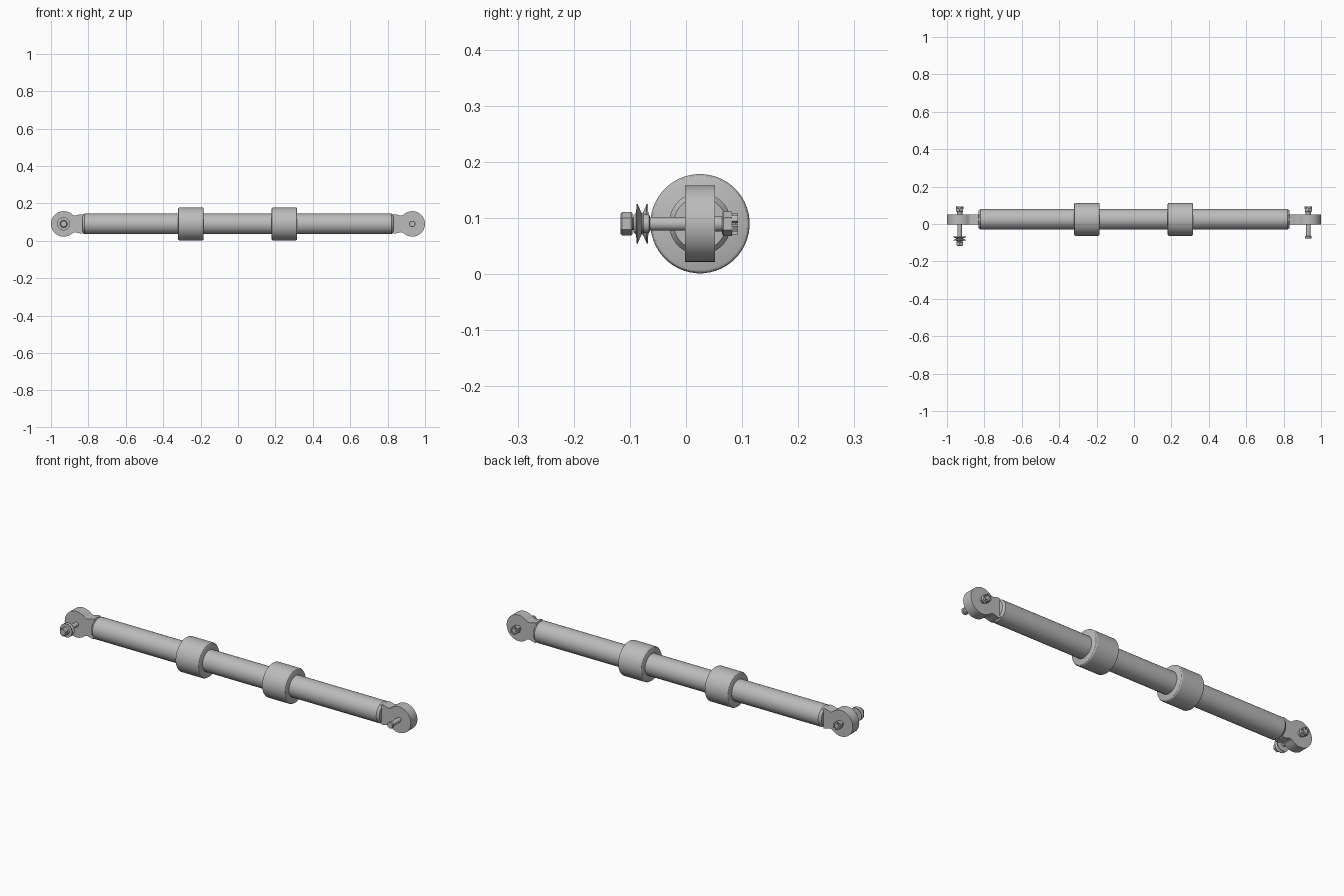
import bpy, bmesh, math
from mathutils import Matrix, Vector

AXIS_Y, AXIS_Z = 0.025, 0.09
EYE_X = 0.932

cube = bpy.data.objects.get("Cube")
if cube:
    bpy.data.objects.remove(cube, do_unlink=True)

steel = bpy.data.materials.new("grey steel")
steel.use_nodes = True
grey = (0.5, 0.5, 0.5, 1)
steel.diffuse_color = grey
steel.node_tree.nodes["Principled BSDF"].inputs["Base Color"].default_value = grey


def finish(bm, name, angle=30):
    bmesh.ops.recalc_face_normals(bm, faces=bm.faces)
    mesh = bpy.data.meshes.new(name)
    bm.to_mesh(mesh)
    bm.free()
    mesh.materials.append(steel)
    obj = bpy.data.objects.new(name, mesh)
    bpy.context.collection.objects.link(obj)
    bpy.ops.object.select_all(action="DESELECT")
    obj.select_set(True)
    bpy.context.view_layer.objects.active = obj
    bpy.ops.object.shade_smooth_by_angle(angle=math.radians(angle))
    return obj


def lathe(bm, profile, axis, sides, x=0):
    """Turn (position, radius) pairs around the x or y axis."""
    rings = []
    for pos, r in profile:
        ring = []
        for i in range(sides):
            a = math.tau * (i + 0.5) / sides
            u, v = r * math.cos(a), r * math.sin(a)
            co = (pos, AXIS_Y + u, AXIS_Z + v) if axis == "x" else (x + u, pos, AXIS_Z + v)
            ring.append(bm.verts.new(co))
        rings.append(ring)
    for a, b in zip(rings, rings[1:]):
        for i in range(sides):
            j = (i + 1) % sides
            bm.faces.new((a[i], a[j], b[j], b[i]))
    bm.faces.new(rings[0])
    bm.faces.new(rings[-1])


def turned(name, profile, axis, sides=32, x=0):
    bm = bmesh.new()
    lathe(bm, profile, axis, sides, x)
    return finish(bm, name)


# Main rod with eased ends
turned("rod", [(-0.832, 0.047), (-0.82, 0.0555), (0.82, 0.0555), (0.832, 0.047)], "x")

# Two heavy sleeves with rounded rims
for name, c in (("right_collar", -0.252), ("left_collar", 0.248)):
    w, r = 0.068, 0.0885
    turned(name, [(c - w, r - 0.007), (c - w + 0.002, r - 0.003), (c - w + 0.007, r),
                  (c + w - 0.007, r), (c + w - 0.002, r - 0.003), (c + w, r - 0.007)],
           "x", 48)


def eye(name, side):
    """Flat round lug with a filleted neck."""
    neck = [(0.8, 0.044), (0.829, 0.046), (0.832, 0.052), (0.845, 0.051),
            (0.858, 0.047), (0.87, 0.044), (0.879, 0.046)]
    arc = [math.radians(135 - 270 * i / 36) for i in range(37)]
    outline = neck + [(EYE_X + 0.068 * math.cos(a), 0.068 * math.sin(a)) for a in arc]
    outline += [(x, -z) for x, z in reversed(neck)]
    bm = bmesh.new()
    face = bm.faces.new([bm.verts.new((side * x, AXIS_Y - 0.027, AXIS_Z + z))
                         for x, z in outline])
    out = bmesh.ops.extrude_face_region(bm, geom=[face])["geom"]
    bmesh.ops.translate(bm, vec=(0, 0.054, 0),
                        verts=[v for v in out if isinstance(v, bmesh.types.BMVert)])
    finish(bm, name)


def castle_nut(name, x):
    """Hexagonal nut crowned with six teeth around the pin."""
    bm = bmesh.new()
    lathe(bm, [(0.052, 0.014), (0.064, 0.014)], "y", 24, x)
    lathe(bm, [(0.064, 0.019), (0.067, 0.022), (0.082, 0.022)], "y", 6, x)
    for i in range(6):
        turn = Matrix.Rotation(math.tau * (i + 0.5) / 6, 4, "Y")
        place = Matrix.Translation((x, 0.087, AXIS_Z)) @ turn
        place = place @ Matrix.Translation((0.0155, 0, 0))
        place = place @ Matrix.Diagonal((0.007, 0.012, 0.011, 1))
        bmesh.ops.create_cube(bm, size=1, matrix=place)
    finish(bm, name)


for label, side in (("right", -1), ("left", 1)):
    eye(label + "_eye", side)
    castle_nut(label + "_nut", side * EYE_X)

# Left pin with a small flat head
turned("left_pin", [(-0.078, 0.015), (-0.076, 0.017), (-0.066, 0.017), (-0.064, 0.0125),
                    (0.088, 0.0125), (0.09, 0.011)], "y", 24, EYE_X)

# Right pin carrying a grooved roller and a hexagonal head
turned("right_pin", [(-0.1, 0.011), (0.088, 0.0125), (0.09, 0.011)], "y", 24, -EYE_X)
turned("grooved_roller", [(-0.094, 0.015), (-0.089, 0.02), (-0.088, 0.035), (-0.086, 0.035),
                          (-0.079, 0.019), (-0.077, 0.019), (-0.07, 0.035),
                          (-0.068, 0.035), (-0.067, 0.016)], "y", 32, -EYE_X)
turned("bolt_head", [(-0.117, 0.017), (-0.114, 0.021), (-0.098, 0.021), (-0.095, 0.018)],
       "y", 6, -EYE_X)
